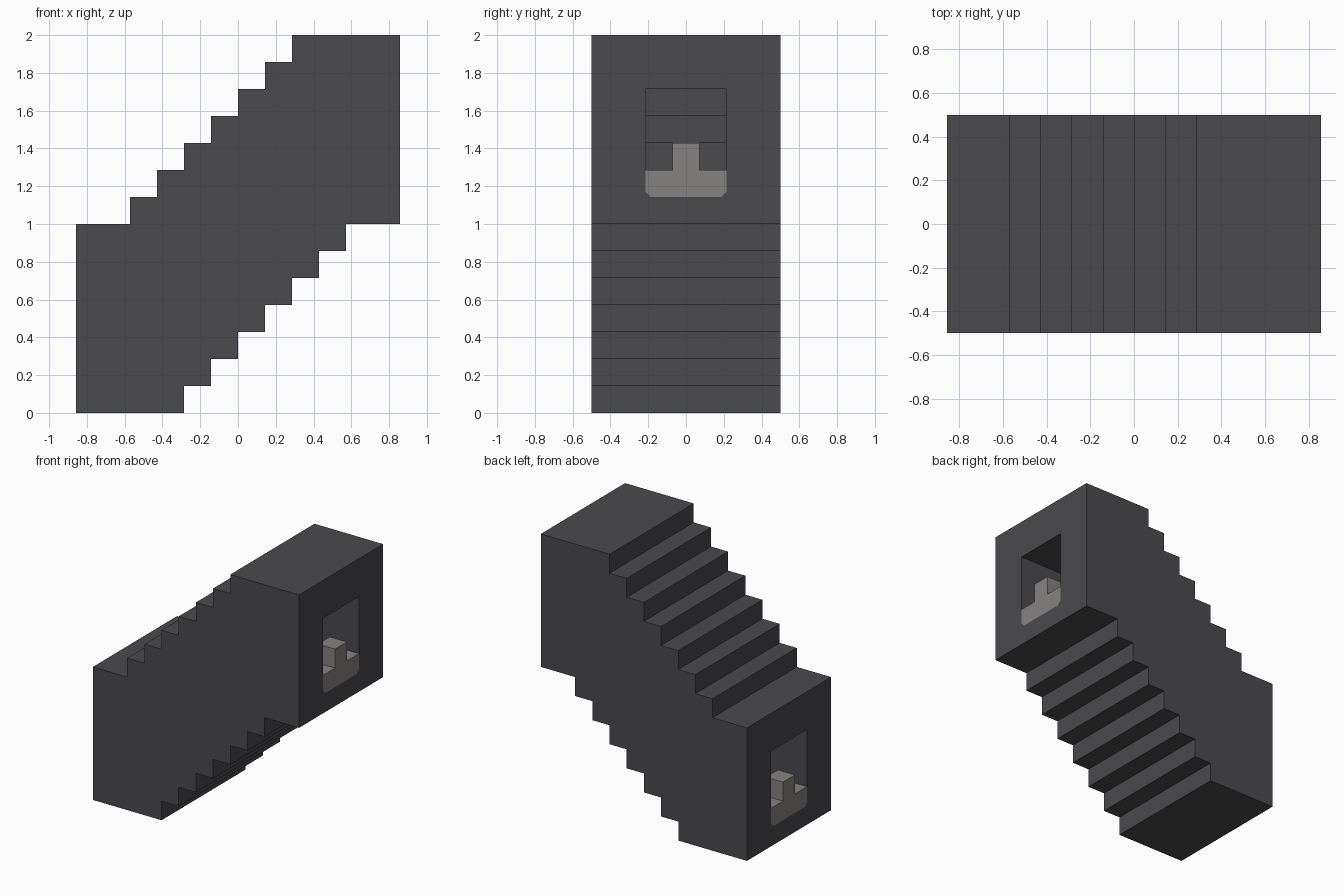
import bpy, bmesh

cube = bpy.data.objects.get("Cube")
if cube:
    bpy.data.objects.remove(cube, do_unlink=True)

U = 1 / 7  # building module


def material(name, color):
    m = bpy.data.materials.new(name)
    m.use_nodes = True
    m.diffuse_color = (*color, 1)
    bsdf = m.node_tree.nodes["Principled BSDF"]
    bsdf.inputs["Base Color"].default_value = (*color, 1)
    bsdf.inputs["Roughness"].default_value = 0.8
    return m


charcoal = material("charcoal", (0.069, 0.069, 0.076))
warm_grey = material("warm_grey", (0.235, 0.227, 0.22))


def extrude(name, outline, axis, start, end, mat):
    """Extrude an outline along x (outline in y, z) or y (outline in x, z)."""
    bm = bmesh.new()
    place = (lambda a, b: (start, a, b)) if axis == "x" else (lambda a, b: (a, start, b))
    verts = [bm.verts.new([c * U for c in place(a, b)]) for a, b in outline]
    face = bm.faces.new(verts)
    result = bmesh.ops.extrude_face_region(bm, geom=[face])
    moved = [g for g in result["geom"] if isinstance(g, bmesh.types.BMVert)]
    d = (end - start) * U
    bmesh.ops.translate(bm, verts=moved, vec=(d, 0, 0) if axis == "x" else (0, d, 0))
    bmesh.ops.recalc_face_normals(bm, faces=bm.faces)
    mesh = bpy.data.meshes.new(name)
    bm.to_mesh(mesh)
    bm.free()
    mesh.materials.append(mat)
    obj = bpy.data.objects.new(name, mesh)
    bpy.context.collection.objects.link(obj)
    return obj


def steps(x, z, count):
    """Rising stair line that starts at the foot of its first riser."""
    points = []
    for i in range(count):
        points += [(x + i, z + i), (x + i, z + i + 1)]
    return points


def stair_outline(half, low, high, foot, head, count):
    """Closed side outline with stairs below and above."""
    lower = [(-half, low)] + steps(foot, low, count) + [(half, low + count)]
    upper = [(-half, high)] + steps(head, high, count) + [(half, high + count)]
    return lower + upper[::-1]


def cut(target, cutter):
    mod = target.modifiers.new(cutter.name, "BOOLEAN")
    mod.operation = "DIFFERENCE"
    mod.solver = "EXACT"
    mod.object = cutter
    cutter.hide_render = True
    cutter.hide_set(True)


# Stepped block with a stepped passage through it
body = extrude("stepped_body", stair_outline(6, 0, 7, -2, -4, 7), "y", -3.5, 3.5, charcoal)
cut(body, extrude("passage_cutter", stair_outline(5, 1, 5, -3, -3, 7), "y", -1.5, 1.5, charcoal))

# Openings and rail connectors at both ends
c = 0.2
for side, sign, floor in (("lower", -1, 1), ("upper", 1, 8)):
    base = [(-1.5, floor + c), (c - 1.5, floor), (1.5 - c, floor), (1.5, floor + c)]
    port = base + [(1.5, floor + 4), (-1.5, floor + 4)]
    cut(body, extrude(side + "_port_cutter", port, "x", sign * 4.9, sign * 6.5, charcoal))
    rail = base + [(1.5, floor + 1), (0.5, floor + 1), (0.5, floor + 2),
                   (-0.5, floor + 2), (-0.5, floor + 1), (-1.5, floor + 1)]
    extrude(side + "_rail_connector", rail, "x", sign * 5, sign * 6, warm_grey)
